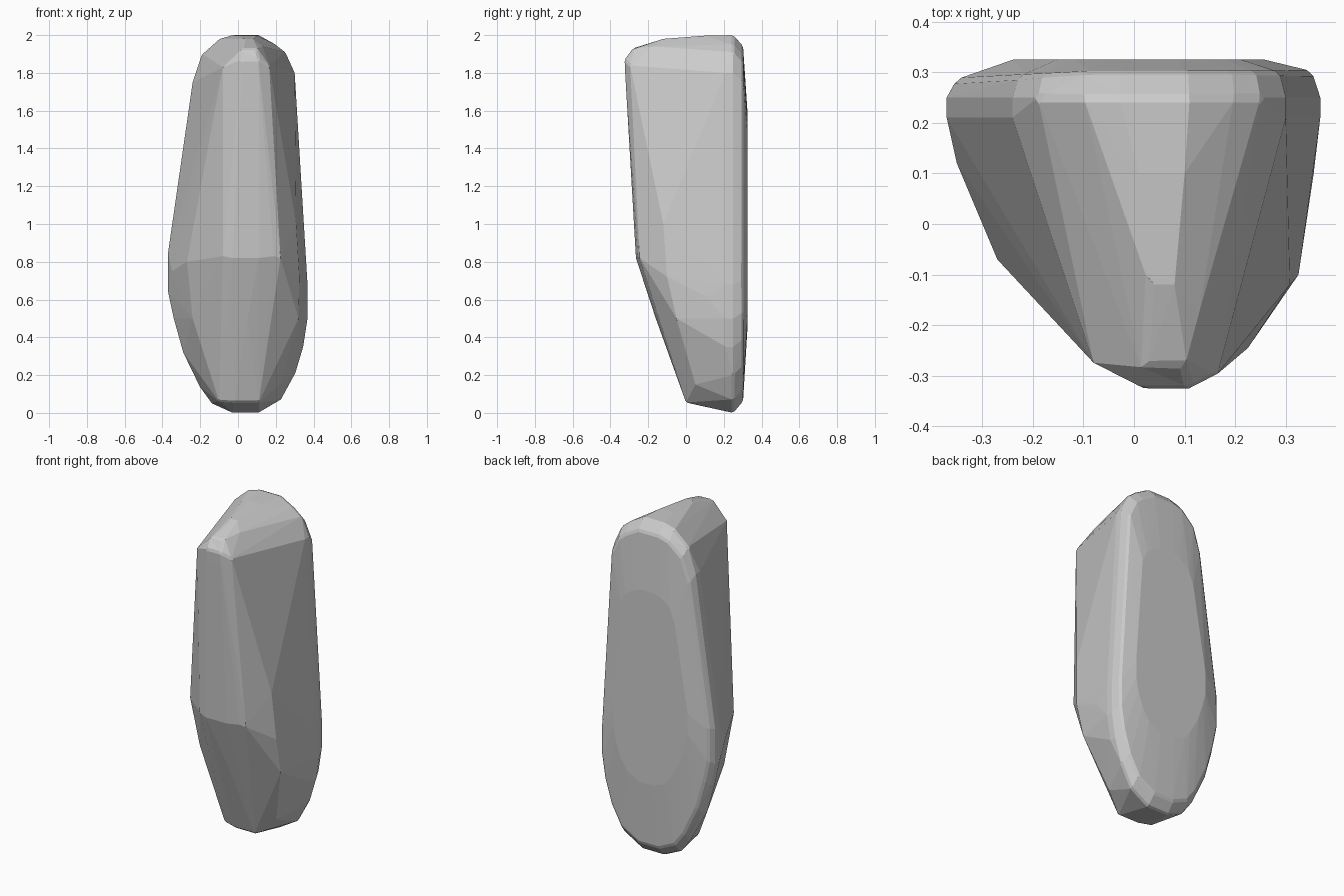
import bpy, bmesh

# Rounded silhouette of the broad back plate (x, z)
rim = [(-.03, 2), (.11, 2), (.20, 1.95), (.25, 1.91), (.30, 1.8), (.31, 1.6),
       (.368, .68), (.368, .5), (.345, .35), (.30, .2), (.23, .07), (.11, 0),
       (-.03, 0), (-.14, .05), (-.20, .13), (-.29, .32), (-.34, .5),
       (-.37, .64), (-.37, .85), (-.24, 1.75), (-.19, 1.9), (-.10, 1.98)]

# Blunt nose and top ridge
nose = [(.01, .1, 1.997), (.1, .1, 1.997), (.03, -.12, 1.98), (.08, -.12, 1.98),
        (.02, -.28, 1.93), (.1, -.28, 1.93), (.02, -.325, 1.87), (.11, -.325, 1.87),
        (-.08, -.274, 1.83), (.165, -.296, 1.84), (.02, -.322, 1.8), (.11, -.322, 1.8),
        (.19, -.235, 1.68), (.13, -.17, 1.94)]

# Front crest and side shoulders, tapering to the toe
front = [(-.08, -.25, .83), (-.03, -.265, .82), (.11, -.265, .82), (.19, -.255, .83),
         (.225, -.245, .82), (.325, -.1, .72), (.32, -.05, .5), (.355, .1, .62),
         (.308, -.12, 1.0), (-.27, -.07, .8), (-.35, .12, .75), (-.24, -.02, .5),
         (.05, -.16, .5), (.22, .05, .15), (-.1, .02, .06), (.11, 0, .055), (-.02, 0, .055)]


def inset(scale_x, scale_z, y, taper=0, cz=1.03):
    """Scaled copy of the rim at the given depth, drawn forward on the left by taper."""
    cx = .03
    return [(cx + (x - cx) * scale_x, y + taper * min(0, x + .1), cz + (z - cz) * scale_z)
            for x, z in rim]


# Stone: hull around rim, rounded back and wedge-shaped front
points = inset(1, 1, .25) + inset(.95, .94, .302, .06) + inset(.67, .58, .325, 0, 1.05)
points += [(x, .21, z) for x, z in rim if .3 < z < 1.85]
points += nose + front

bm = bmesh.new()
for p in points:
    bm.verts.new(p)
bmesh.ops.convex_hull(bm, input=bm.verts)
loose = [v for v in bm.verts if not v.link_faces]
bmesh.ops.delete(bm, geom=loose, context='VERTS')

# Soften the sharpest edges with narrow facets
sharp = [e for e in bm.edges if e.is_manifold and e.calc_face_angle() > .6]
bmesh.ops.bevel(bm, geom=sharp, offset=.01, segments=1, affect='EDGES', clamp_overlap=True)
bmesh.ops.recalc_face_normals(bm, faces=bm.faces)

mesh = bpy.data.meshes.new("stone")
bm.to_mesh(mesh)
bm.free()
stone = bpy.data.objects.new("stone", mesh)
bpy.context.collection.objects.link(stone)
